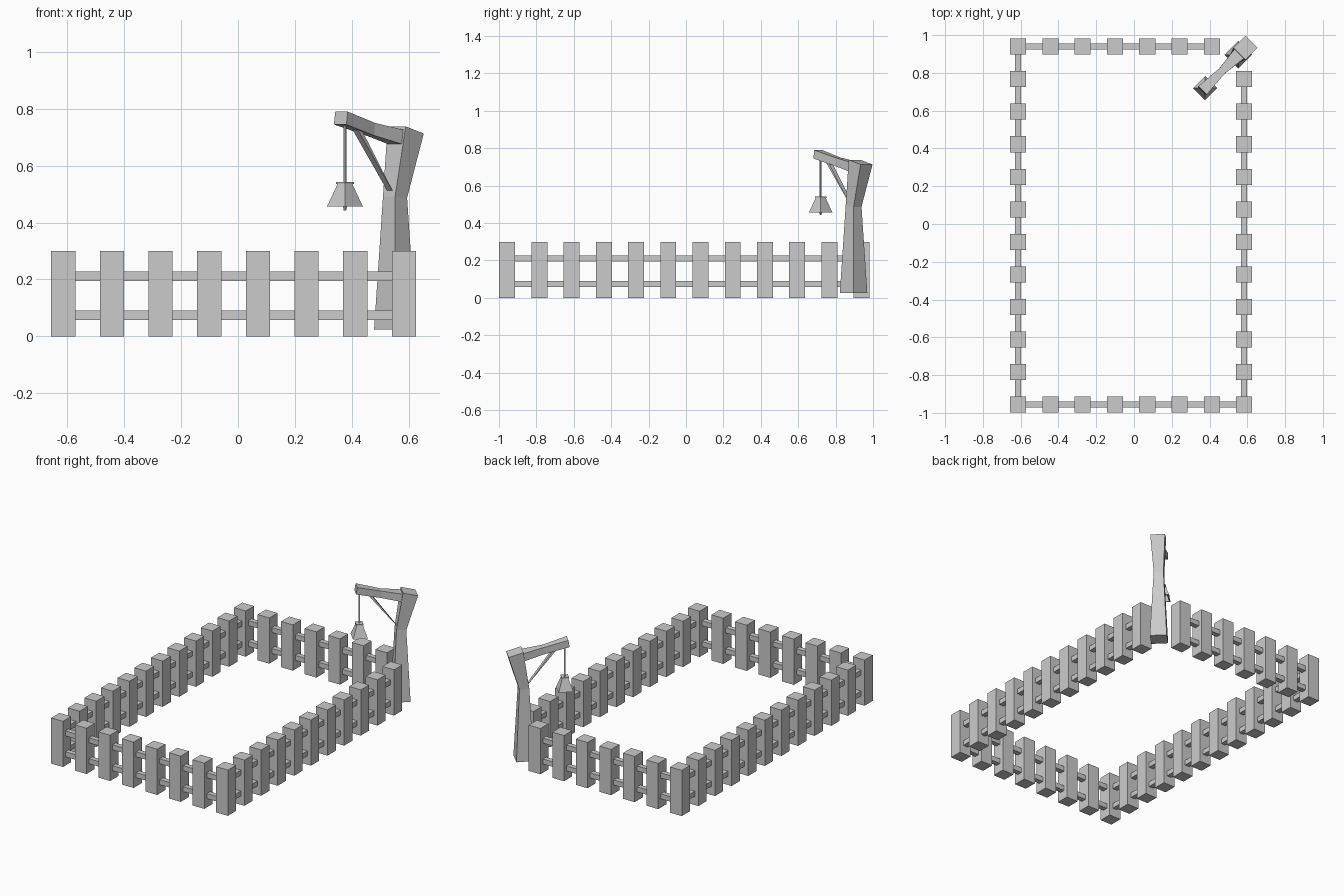
import bpy, bmesh, math
from mathutils import Vector, Matrix

if "Cube" in bpy.data.objects:
    bpy.data.objects.remove(bpy.data.objects["Cube"])

X0, X1, Y0, Y1 = -0.614, 0.583, -0.956, 0.939   # fence post centre lines
POST, HEIGHT, RAIL = 0.085, 0.30, 0.033
# bell-stand frame: local u points diagonally into the yard, v sideways
STAND = Matrix.Translation((0.552, 0.896, 0)) @ Matrix.Rotation(math.radians(225), 4, 'Z')


def finish(name, bm, matrix=None):
    bmesh.ops.recalc_face_normals(bm, faces=bm.faces)
    mesh = bpy.data.meshes.new(name)
    bm.to_mesh(mesh)
    bm.free()
    ob = bpy.data.objects.new(name, mesh)
    if matrix:
        ob.matrix_world = matrix
    bpy.context.collection.objects.link(ob)
    return ob


def box(name, centre, size):
    bm = bmesh.new()
    bmesh.ops.create_cube(bm, size=1)
    bmesh.ops.scale(bm, vec=size, verts=bm.verts)
    bmesh.ops.translate(bm, vec=centre, verts=bm.verts)
    return finish(name, bm)


def loft(name, sections, matrix=STAND):
    """Skin a list of four-cornered sections and cap both ends."""
    bm = bmesh.new()
    rings = [[bm.verts.new(p) for p in s] for s in sections]
    for a, b in zip(rings, rings[1:]):
        for i in range(4):
            j = (i + 1) % 4
            bm.faces.new((a[i], a[j], b[j], b[i]))
    bm.faces.new(rings[0])
    bm.faces.new(rings[-1])
    return finish(name, bm, matrix)


def flat(u, h, z_out, z_in, cu=0.0):
    """Square section of half side h; outer and inner edge heights may differ."""
    return [(u - h, -h, z_out), (u + h, -h, z_in), (u + h, h, z_in), (u - h, h, z_out)]


def upright(u_top, u_bot, w, z_top, z_bot):
    """Section across a beam that runs along u."""
    return [(u_top, -w, z_top), (u_top, w, z_top), (u_bot, w, z_bot), (u_bot, -w, z_bot)]


# fence posts: 8 x 12 rectangle, back right corner left out for the bell stand
dx, dy = (X1 - X0) / 7, (Y1 - Y0) / 11
for i in range(8):
    for j in range(12):
        if (i in (0, 7) or j in (0, 11)) and (i, j) != (7, 11):
            box("fence_post", (X0 + i * dx, Y0 + j * dy, HEIGHT / 2), (POST, POST, HEIGHT))

# two rails on each side
for z in (0.074, 0.211):
    for name, y, x_end in (("front_rail", Y0, X1), ("back_rail", Y1, X1 - dx)):
        box(name, ((X0 + x_end) / 2, y, z), (x_end - X0, RAIL, RAIL))
    for name, x, y_end in (("left_rail", X0, Y1), ("right_rail", X1, Y1 - dy)):
        box(name, (x, (Y0 + y_end) / 2, z), (RAIL, y_end - Y0, RAIL))

# bent stand post
loft("stand_post", [flat(0, 0.052, 0.025, 0.025),
                    flat(0, 0.030, 0.487, 0.490),
                    flat(-0.053, 0.045, 0.713, 0.738)])

# arm, pinched in the middle
loft("stand_arm", [upright(-0.008, -0.004, 0.035, 0.726, 0.675),
                   upright(0.118, 0.124, 0.020, 0.750, 0.706),
                   upright(0.266, 0.273, 0.031, 0.790, 0.745)])

# diagonal brace
loft("arm_brace", [upright(0.040, 0.020, 0.013, 0.533, 0.505),
                   upright(0.185, 0.205, 0.013, 0.735, 0.735)])

# rope, bell with hollow underside, clapper
BELL = 0.249
loft("bell_rope", [flat(BELL, 0.004, 0.535, 0.535), flat(BELL, 0.004, 0.76, 0.76)])
loft("bell_cap", [flat(BELL, 0.022, 0.535, 0.535), flat(BELL, 0.022, 0.543, 0.543)])
loft("bell", [flat(BELL, h, z, z) for h, z in
              ((0.018, 0.537), (0.041, 0.467), (0.045, 0.457),
               (0.038, 0.457), (0.014, 0.528))])
loft("bell_clapper", [flat(BELL, 0.004, 0.53, 0.53), flat(BELL, 0.005, 0.456, 0.456),
                      flat(BELL, 0.003, 0.443, 0.443)])
